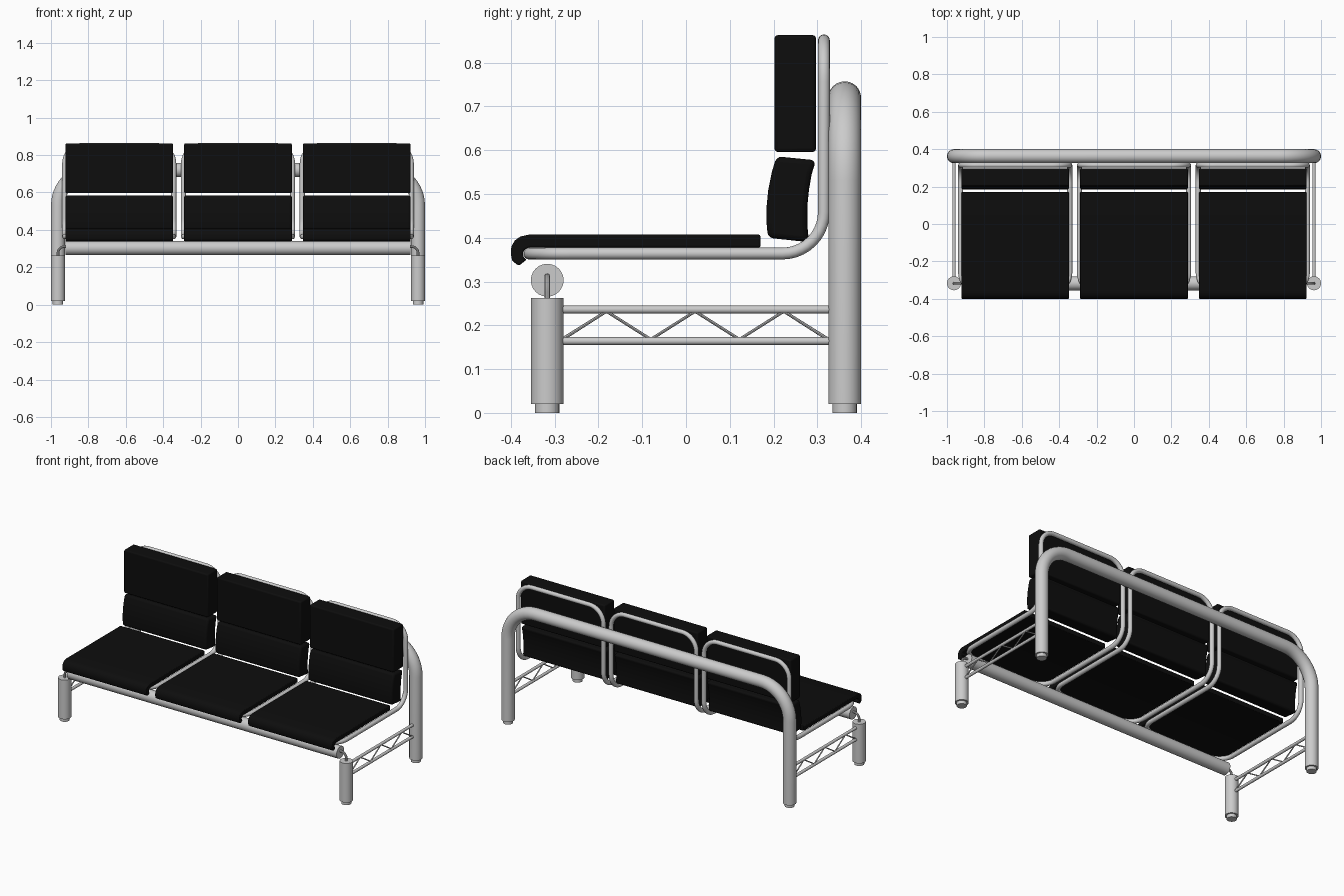
import bpy, bmesh
from math import pi, sin, cos, tan
from mathutils import Vector

if "Cube" in bpy.data.objects:
    bpy.data.objects.remove(bpy.data.objects["Cube"])

black = bpy.data.materials.new("black_upholstery")
black.diffuse_color = (0.004, 0.004, 0.004, 1)
black.use_nodes = True
black.node_tree.nodes["Principled BSDF"].inputs["Base Color"].default_value = black.diffuse_color


def finish(ob, angle=0.6):
    bpy.ops.object.select_all(action='DESELECT')
    ob.select_set(True)
    bpy.context.view_layer.objects.active = ob
    if ob.type == 'CURVE':
        bpy.ops.object.convert(target='MESH')
    bpy.ops.object.shade_smooth_by_angle(angle=angle)
    return bpy.context.object


def fillet(points, radius, cyclic, steps=10):
    """Replace each corner of a 3D path by a circular arc."""
    pts = [Vector(p) for p in points]
    out = []
    n = len(pts)
    for i, p in enumerate(pts):
        if radius == 0 or (not cyclic and i in (0, n - 1)):
            out.append(p)
            continue
        a = (pts[i - 1] - p).normalized()
        b = (pts[(i + 1) % n] - p).normalized()
        half = a.angle(b) / 2
        centre = p + (a + b).normalized() * radius / sin(half)
        start = p + a * radius / tan(half) - centre
        end = p + b * radius / tan(half) - centre
        sweep = start.angle(end)
        for k in range(steps + 1):
            t = k / steps
            out.append(centre + (start * sin((1 - t) * sweep) + end * sin(t * sweep)) / sin(sweep))
    return out


def tube(name, points, r, bend=0.0, cyclic=False, res=6):
    cu = bpy.data.curves.new(name, 'CURVE')
    cu.dimensions = '3D'
    cu.bevel_depth = r
    cu.bevel_resolution = res
    cu.use_fill_caps = True
    path = fillet(points, bend, cyclic)
    sp = cu.splines.new('POLY')
    sp.points.add(len(path) - 1)
    for q, p in zip(sp.points, path):
        q.co = (*p, 1)
    sp.use_cyclic_u = cyclic
    ob = bpy.data.objects.new(name, cu)
    bpy.context.collection.objects.link(ob)
    return finish(ob)


def cushion(name, profile, cx, half=0.288, bevel=0.006):
    """Side profile (y, z) extruded across the seat width."""
    bm = bmesh.new()
    face = bm.faces.new([bm.verts.new((cx - half, y, z)) for y, z in profile])
    ext = bmesh.ops.extrude_face_region(bm, geom=[face])
    moved = [v for v in ext['geom'] if isinstance(v, bmesh.types.BMVert)]
    bmesh.ops.translate(bm, verts=moved, vec=(2 * half, 0, 0))
    bmesh.ops.recalc_face_normals(bm, faces=bm.faces)
    me = bpy.data.meshes.new(name)
    bm.to_mesh(me)
    bm.free()
    me.materials.append(black)
    ob = bpy.data.objects.new(name, me)
    bpy.context.collection.objects.link(ob)
    m = ob.modifiers.new("soft_edges", 'BEVEL')
    m.width = bevel
    m.segments = 3
    m.limit_method = 'ANGLE'
    m.angle_limit = 0.7
    return finish(ob)


LX, FY, BY = 0.9625, -0.317, 0.3625

# Large back hoop and front cross tube
tube("back_hoop", [(-LX, BY, 0.02), (-LX, BY, 0.72), (LX, BY, 0.72), (LX, BY, 0.02)],
     0.0375, 0.19, res=10)
tube("front_cross_tube", [(-0.922, FY, 0.303), (0.922, FY, 0.303)], 0.0375, res=10)

for side, s in (("left", -1), ("right", 1)):
    x = s * LX
    # Front leg, feet and the bent pin joining the leg to the cross tube
    tube(side + "_front_leg", [(x, FY, 0.02), (x, FY, 0.262)], 0.0375, res=10)
    for end, y in (("front", FY), ("back", BY)):
        tube(f"{side}_{end}_foot", [(x, y, 0), (x, y, 0.03)], 0.028, res=8)
    tube(side + "_leg_pin", [(x, FY, 0.25), (x, FY, 0.311), (s * 0.90, FY, 0.311)],
         0.007, 0.035, res=3)
    # Side truss
    for level, z in (("upper", 0.236), ("lower", 0.164)):
        tube(f"{side}_{level}_rail", [(x, FY + 0.03, z), (x, BY - 0.03, z)], 0.009, res=4)
    zig = [(x, -0.283 + 0.1013 * i, 0.232 if i % 2 else 0.168) for i in range(7)]
    tube(side + "_truss_lattice", zig, 0.004, res=2)

# Cushion side profiles
seat_profile = [(0.17, 0.378), (0.17, 0.407), (-0.36, 0.407), (-0.378, 0.403),
                (-0.391, 0.394), (-0.399, 0.38), (-0.4, 0.362), (-0.397, 0.347),
                (-0.382, 0.336), (-0.364, 0.35), (-0.371, 0.357), (-0.373, 0.364),
                (-0.370, 0.372), (-0.358, 0.378)]
lumbar_profile = [(0.207, 0.586), (0.196, 0.55), (0.188, 0.51), (0.184, 0.47), (0.184, 0.435),
                  (0.187, 0.400), (0.281, 0.390), (0.277, 0.43), (0.277, 0.47),
                  (0.281, 0.51), (0.287, 0.545), (0.297, 0.577)]
head_profile = [(0.202, 0.596), (0.297, 0.596), (0.297, 0.863), (0.202, 0.863)]

# Three seats: bent tube loop plus cushions
W, YF, YB, Z0, ZT = 0.2915, -0.358, 0.315, 0.364, 0.851
for name, cx in (("left", -0.635), ("middle", 0.0), ("right", 0.635)):
    loop = [(cx - W, YF, Z0), (cx + W, YF, Z0), (cx + W, YB, Z0),
            (cx + W, YB, ZT), (cx - W, YB, ZT), (cx - W, YB, Z0)]
    tube(name + "_seat_frame", loop, 0.0135, 0.095, cyclic=True)
    cushion(name + "_seat_cushion", seat_profile, cx, bevel=0.004)
    cushion(name + "_lumbar_cushion", lumbar_profile, cx, bevel=0.012)
    cushion(name + "_upper_back_cushion", head_profile, cx, bevel=0.008)
